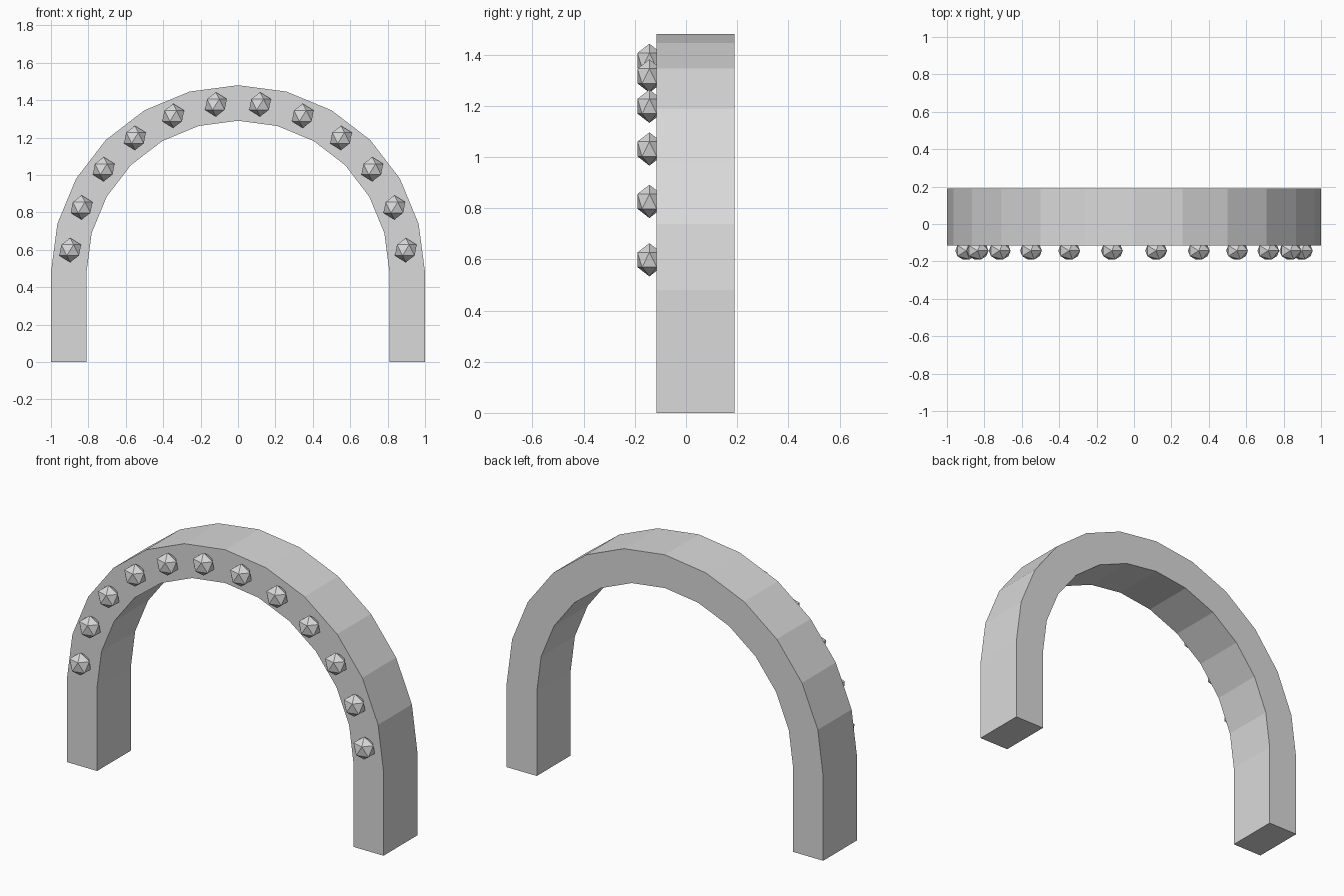
import bpy, bmesh
from math import cos, sin, pi
from mathutils import Matrix

cube = bpy.data.objects.get("Cube")
if cube:
    bpy.data.objects.remove(cube, do_unlink=True)

OUTER, INNER, SPRING = 1.0, 0.81, 0.48
FRONT, BACK = -0.115, 0.19
SEGMENTS = 12

grey = bpy.data.materials.new("light_grey")
grey.use_nodes = True
colour = (0.7, 0.7, 0.7, 1)
grey.diffuse_color = colour
grey.node_tree.nodes["Principled BSDF"].inputs["Base Color"].default_value = colour


def add_object(name, bm):
    mesh = bpy.data.meshes.new(name)
    bm.to_mesh(mesh)
    bm.free()
    mesh.materials.append(grey)
    obj = bpy.data.objects.new(name, mesh)
    bpy.context.collection.objects.link(obj)
    return obj


def arc(radius):
    """Leg foot, half circle of straight segments, other leg foot."""
    curve = [(radius * cos(pi * i / SEGMENTS), SPRING + radius * sin(pi * i / SEGMENTS))
             for i in range(SEGMENTS + 1)]
    return [(radius, 0)] + curve + [(-radius, 0)]


# Arch: a rectangular section swept from foot to foot
bm = bmesh.new()
rings = []
for (xo, zo), (xi, zi) in zip(arc(OUTER), arc(INNER)):
    section = [(xo, FRONT, zo), (xo, BACK, zo), (xi, BACK, zi), (xi, FRONT, zi)]
    rings.append([bm.verts.new(p) for p in section])
for a, b in zip(rings, rings[1:]):
    for k in range(4):
        n = (k + 1) % 4
        bm.faces.new((a[k], a[n], b[n], b[k]))
bm.faces.new(rings[0])
bm.faces.new(rings[-1])
bmesh.ops.recalc_face_normals(bm, faces=bm.faces)
add_object("arch", bm)

# Faceted studs centred on each segment of the front face
middle = (OUTER + INNER) / 2
for i in range(SEGMENTS):
    angle = pi * (i + 0.5) / SEGMENTS
    bm = bmesh.new()
    bmesh.ops.create_icosphere(bm, subdivisions=1, radius=0.065,
                               matrix=Matrix.Diagonal((1, 0.84, 1, 1)))
    stud = add_object(f"stud_{i + 1}", bm)
    stud.location = (middle * cos(angle), -0.143, SPRING + middle * sin(angle))
